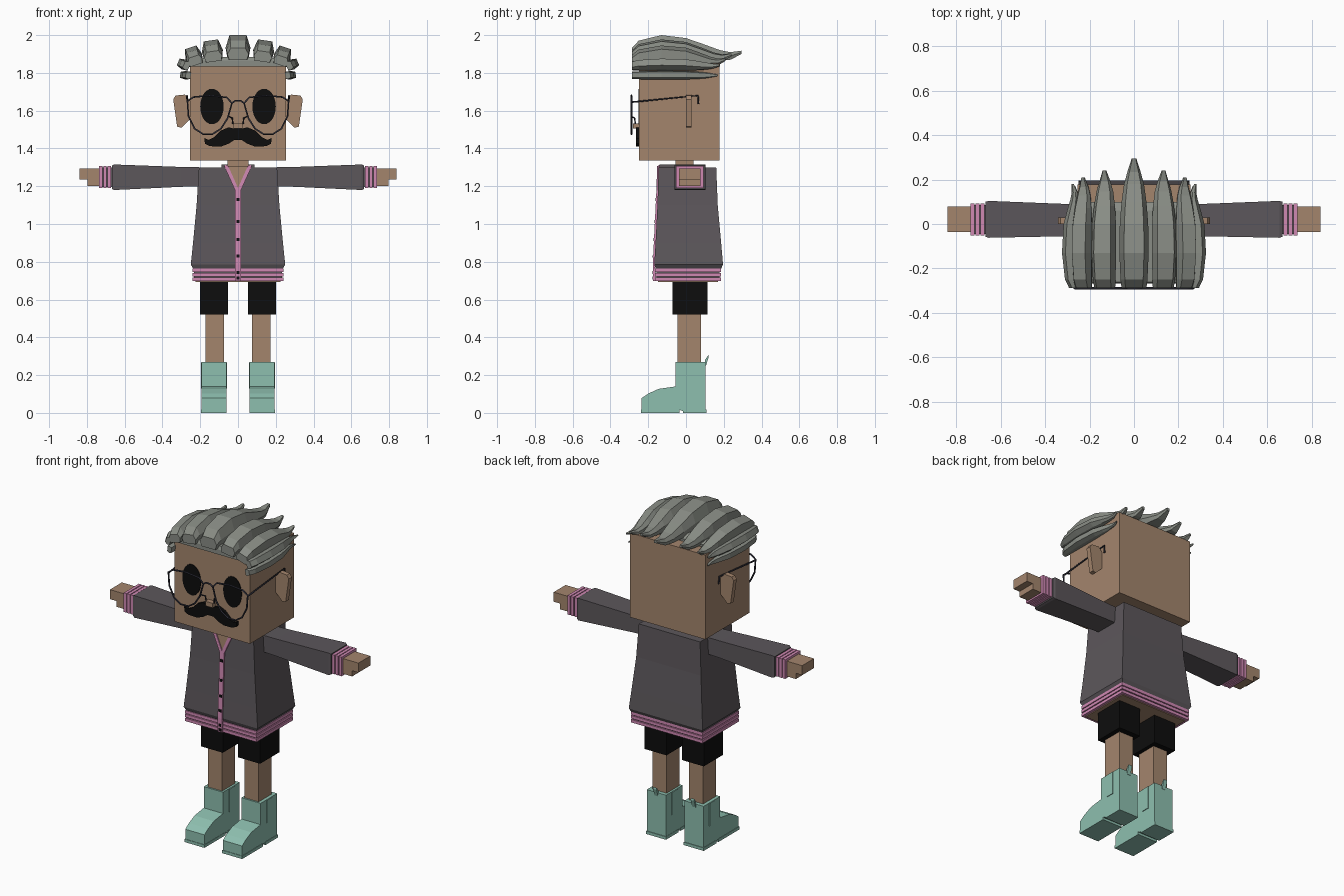
import bpy, bmesh, math
from mathutils import Matrix, Vector

if "Cube" in bpy.data.objects:
    bpy.data.objects.remove(bpy.data.objects["Cube"])


def material(name, rgb):
    m = bpy.data.materials.new(name)
    m.use_nodes = True
    color = (*rgb, 1)
    m.diffuse_color = color
    bsdf = m.node_tree.nodes["Principled BSDF"]
    bsdf.inputs["Base Color"].default_value = color
    bsdf.inputs["Roughness"].default_value = 0.8
    return m


SKIN = material("skin", (.37, .235, .152))
JACKET = material("charcoal cloth", (.107, .095, .105))
PINK = material("pink trim", (.63, .25, .45))
BLACK = material("black", (.004, .004, .004))
MINT = material("mint boots", (.27, .52, .43))
HAIR = material("grey hair", (.25, .265, .235))
FRAME = material("dark frame", (.03, .03, .045))
SIDES = (("left", 1), ("right", -1))


def loft(name, rings, mat):
    """Closed solid through rings that share a point count."""
    bm = bmesh.new()
    loops = [[bm.verts.new(p) for p in ring] for ring in rings]
    for a, b in zip(loops, loops[1:]):
        for i in range(len(a)):
            j = (i + 1) % len(a)
            bm.faces.new((a[i], a[j], b[j], b[i]))
    bm.faces.new(loops[0])
    bm.faces.new(loops[-1])
    bmesh.ops.recalc_face_normals(bm, faces=bm.faces)
    mesh = bpy.data.meshes.new(name)
    bm.to_mesh(mesh)
    bm.free()
    mesh.materials.append(mat)
    ob = bpy.data.objects.new(name, mesh)
    bpy.context.collection.objects.link(ob)
    return ob


def rect_z(z, x0, x1, y0, y1):
    return [(x0, y0, z), (x1, y0, z), (x1, y1, z), (x0, y1, z)]


def rect_x(x, y0, y1, z0, z1):
    return [(x, y0, z0), (x, y1, z0), (x, y1, z1), (x, y0, z1)]


def box(name, x, y, z, mat):
    return loft(name, [rect_z(h, *x, *y) for h in z], mat)


def mirrored(name, rings, mat):
    for side, s in SIDES:
        loft(f"{side}_{name}", [[(s * x, y, z) for x, y, z in r] for r in rings], mat)


def tube(name, pts, radius, mat, closed=False):
    cu = bpy.data.curves.new(name, "CURVE")
    cu.dimensions = "3D"
    cu.bevel_depth = radius
    cu.bevel_resolution = 1
    cu.materials.append(mat)
    sp = cu.splines.new("POLY")
    sp.points.add(len(pts) - 1)
    for p, co in zip(sp.points, pts):
        p.co = (*co, 1)
    sp.use_cyclic_u = closed
    ob = bpy.data.objects.new(name, cu)
    bpy.context.collection.objects.link(ob)
    bpy.ops.object.select_all(action="DESELECT")
    ob.select_set(True)
    bpy.context.view_layer.objects.active = ob
    bpy.ops.object.convert(target="MESH")


# Head and neck
FACE = -.248
box("head", (-.255, .255), (FACE, .178), (1.335, 1.85), SKIN)
box("neck", (-.055, .055), (-.055, .04), (1.27, 1.34), SKIN)
box("nose", (-.025, .025), (-.28, FACE), (1.505, 1.533), SKIN)

# Ears
ear = [(.25, 1.65), (.28, 1.685), (.33, 1.68), (.343, 1.66), (.322, 1.515), (.3, 1.51), (.25, 1.56)]
mirrored("ear", [[(x, y, z) for x, z in ear] for y in (0, .03)], SKIN)

# Eyes
oval = [(.138 + .062 * math.cos(k * math.tau / 28), 1.622 + .094 * math.sin(k * math.tau / 28)) for k in range(28)]
mirrored("eye", [[(x, y, z) for x, z in oval] for y in (FACE - .004, FACE)], BLACK)

# Moustache
half = [(.02, 1.505), (.05, 1.512), (.09, 1.495), (.125, 1.46), (.155, 1.445), (.178, 1.455),
        (.175, 1.425), (.15, 1.412), (.09, 1.41), (.05, 1.425), (.02, 1.445)]
outline = half + [(-x, z) for x, z in reversed(half)]
loft("moustache", [[(x, y, z) for x, z in outline] for y in (-.266, FACE)], BLACK)

# Glasses
rim = [(.032, 1.64), (.06, 1.67), (.15, 1.68), (.235, 1.672), (.268, 1.65), (.262, 1.57),
       (.23, 1.505), (.185, 1.476), (.135, 1.476), (.09, 1.505), (.055, 1.56)]
for side, s in SIDES:
    tube(f"{side}_glasses_rim", [(s * x, -.289, z) for x, z in rim], .005, FRAME, True)
    tube(f"{side}_glasses_temple",
         [(s * x, y, z) for x, y, z in ((.268, -.289, 1.645), (.27, .064, 1.68), (.268, .066, 1.635))], .005, FRAME)
    tube(f"{side}_nose_pad",
         [(s * x, y, z) for x, y, z in ((.05, -.289, 1.57), (.03, -.272, 1.56), (.028, -.268, 1.53))], .004, FRAME)
tube("glasses_bridge", [(x, -.289, z) for x, z in ((-.032, 1.64), (-.015, 1.652), (.015, 1.652), (.032, 1.64))],
     .005, FRAME)

# Hair: locks swept front to back (y, bottom, top, half width), in unit height and width
SWEEP = [(-.287, .0, .48, .85), (-.25, 0, .78, .92), (-.13, 0, 1, 1), (0, 0, .88, .97),
         (.1, 0, .62, .85), (.18, 0, .4, .68), (.235, .02, .32, .45), (.295, .25, .38, .16)]


def lock(name, x, z, tilt, width, height, back):
    turn = Matrix.Rotation(math.radians(tilt), 3, "Y")
    rings = []
    for y, lo, hi, w in SWEEP:
        y *= back / .295 if y > 0 else 1
        mid = lo + (hi - lo) * .5
        shape = [(-.82, lo), (-1, mid), (-.68, hi), (.68, hi), (1, mid), (.82, lo)]
        rings.append([Vector((x, y, z)) + turn @ Vector((u * w * width, 0, v * height)) for u, v in shape])
    loft(name, rings, HAIR)


lock("middle_hair_lock", 0, 1.867, 0, .066, .133, .295)
for side, s in SIDES:
    lock(f"{side}_inner_hair_lock", s * .128, 1.86, s * 8, .056, .113, .24)
    lock(f"{side}_outer_hair_lock", s * .22, 1.842, s * 18, .046, .098, .21)
    lock(f"{side}_temple_hair_lock", s * .258, 1.832, s * 66, .028, .064, .18)
    lock(f"{side}_side_hair_lock", s * .25, 1.786, s * 86, .023, .056, .17)
loft("scalp", [rect_z(1.835, -.262, .262, -.268, .1), rect_z(1.865, -.24, .24, -.268, .1),
               rect_z(1.885, -.16, .16, -.26, .06)], HAIR)

# Jacket body
BODY = [(1.30, .207, -.145, .16), (1.1, .219, -.151, .168), (.9, .238, -.161, .186), (.785, .25, -.168, .196)]
loft("jacket_body", [rect_z(z, -w, w, f, b) for z, w, f, b in BODY] + [rect_z(.76, -.235, .235, -.158, .184)], JACKET)


def front(z):
    for (z1, _, f1, _), (z0, _, f0, _) in zip(BODY, BODY[1:]):
        if z >= z0:
            return f0 + (f1 - f0) * (z - z0) / (z1 - z0)
    return -.166


def plate(name, pts, depth, mat):
    loft(name, [[(x, front(z) - d, z) for x, z in pts] for d in (depth, -.004)], mat)


# Waistband
box("waistband_core", (-.234, .234), (-.156, .178), (.7, .77), JACKET)
for i, z in enumerate((.699, .723, .746)):
    box(f"waistband_ridge_{i + 1}", (-.242, .242), (-.165, .186), (z, z + .018), PINK)
box("hip_underside", (-.225, .225), (-.148, .17), (.694, .702), SKIN)

# Neckline, placket and buttons
plate("chest_skin", [(-.062, 1.302), (.062, 1.302), (0, 1.185)], .003, SKIN)
for side, s in SIDES:
    plate(f"{side}_neck_trim", [(s * .052, 1.308), (s * .074, 1.308), (s * .014, 1.175), (0, 1.175), (0, 1.19)], .008, PINK)
    box(f"{side}_collar", sorted((s * .064, s * .088)), (-.14, .09), (1.29, 1.315), JACKET)
    box(f"{side}_collar_trim", sorted((s * .056, s * .07)), (-.146, .09), (1.29, 1.312), PINK)
box("back_collar", (-.088, .088), (.07, .095), (1.29, 1.315), JACKET)
loft("chest_top", [rect_z(1.29, -.057, .057, -.143, .07), rect_z(1.304, -.057, .057, -.143, .07)], SKIN)
for z0, z1 in ((.785, 1.18), (.699, .785)):
    plate("placket", [(-.015, z0), (.015, z0), (.015, z1), (-.015, z1)], .008, PINK)
for i, z in enumerate((1.13, 1.012, .918, .83, .742, .714)):
    plate(f"button_{i + 1}", [(-.009, z - .008), (.009, z - .008), (.009, z + .008), (-.009, z + .008)], .011, BLACK)

# Arms, cuffs and hands
mirrored("sleeve", [rect_x(.18, -.052, .086, 1.2, 1.3), rect_x(.3, -.055, .09, 1.197, 1.302),
                    rect_x(.655, -.062, .104, 1.18, 1.315), rect_x(.668, -.058, .1, 1.185, 1.31)], JACKET)
mirrored("cuff_core", [rect_x(x, -.044, .086, 1.196, 1.3) for x in (.66, .732)], JACKET)
for i, x in enumerate((.672, .695, .718)):
    mirrored(f"cuff_ridge_{i + 1}", [rect_x(e, -.052, .093, 1.19, 1.307) for e in (x, x + .018)], PINK)
mirrored("hand", [rect_x(x, -.037, .078, 1.235, 1.293) for x in (.73, .84)], SKIN)
mirrored("fingers", [rect_x(x, -.037, .078, 1.2, 1.237) for x in (.73, .797)], SKIN)

# Shorts and legs
mirrored("shorts_leg", [rect_z(z, .052, .2, -.072, .114) for z in (.52, .7)], BLACK)
mirrored("leg", [rect_z(z, .075, .172, -.046, .08) for z in (.2, .53)], SKIN)

# Boots
boot = [(.104, .008), (-.012, .008), (-.03, .014), (-.235, .014), (-.235, .078), (-.2, .102), (-.145, .127),
        (-.056, .14), (-.056, .27), (.104, .27)]
mirrored("boot", [[(x, y, z) for y, z in boot] for x in (.062, .192)], MINT)
mirrored("boot_heel", [rect_z(z, .06, .195, -.015, .108) for z in (0, .018)], MINT)
mirrored("boot_sole", [rect_z(z, .06, .195, -.238, -.035) for z in (0, .018)], MINT)
for part, x in (("inner", .058), ("outer", .189)):
    mirrored(f"boot_{part}_panel", [rect_x(e, .0, .05, .13, .268) for e in (x, x + .007)], MINT)
tab = [(.1, .25), (.106, .25), (.12, .295), (.118, .306), (.1, .28)]
mirrored("boot_pull_tab", [[(x, y, z) for y, z in tab] for x in (.115, .139)], MINT)
